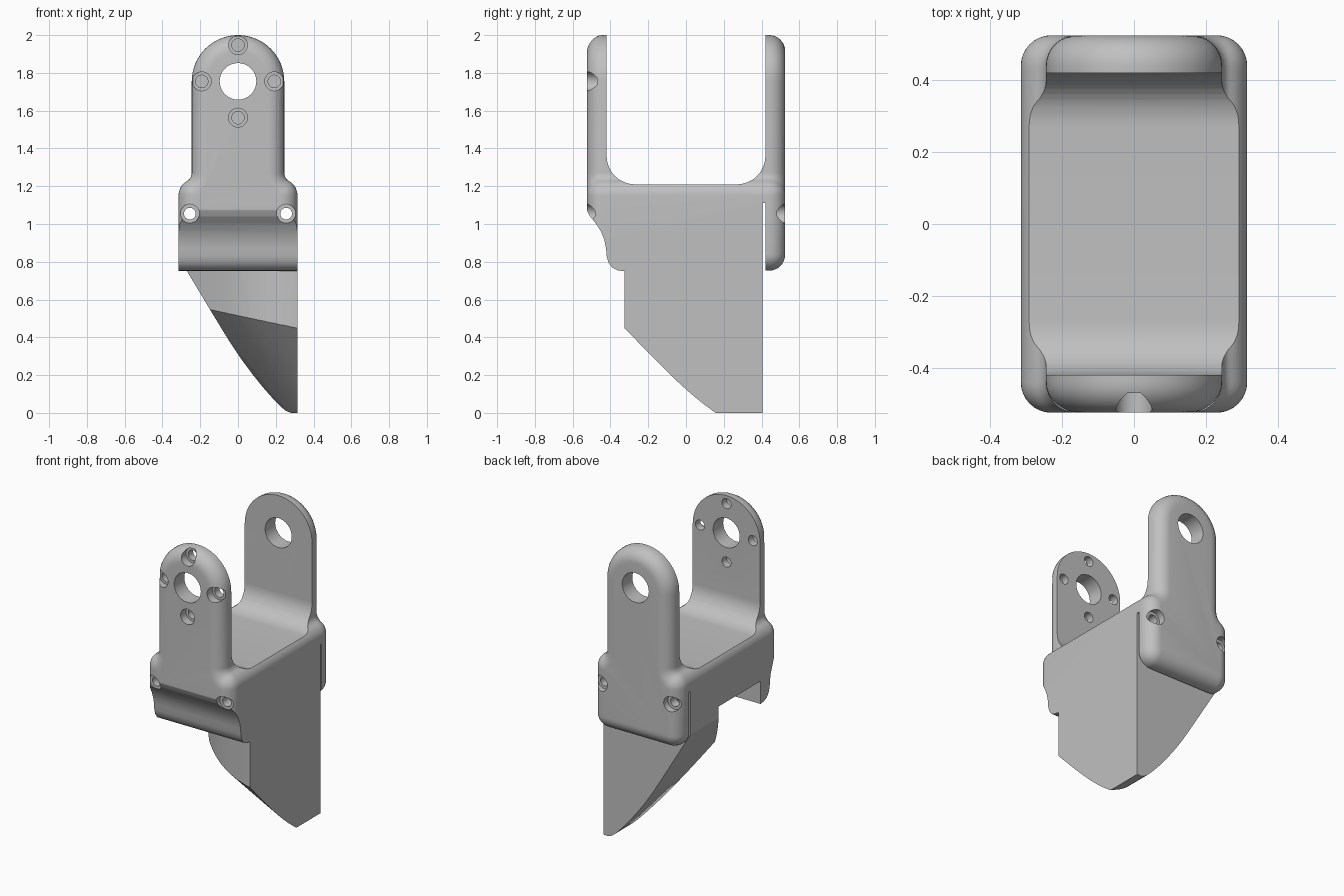
import bpy, bmesh, math
from mathutils import Vector

cube = bpy.data.objects.get("Cube")
if cube:
    bpy.data.objects.remove(cube, do_unlink=True)

grey = bpy.data.materials.new("plain grey")
grey.use_nodes = True
grey.diffuse_color = (0.53, 0.53, 0.53, 1)
grey.node_tree.nodes["Principled BSDF"].inputs["Base Color"].default_value = (0.53, 0.53, 0.53, 1)

RIM = 0.085    # rounding of the outer faces
ARM_Z = 1.755  # height of the pivot hole


def make_object(name, bm):
    bmesh.ops.recalc_face_normals(bm, faces=bm.faces[:])
    mesh = bpy.data.meshes.new(name)
    bm.to_mesh(mesh)
    bm.free()
    mesh.materials.append(grey)
    obj = bpy.data.objects.new(name, mesh)
    bpy.context.collection.objects.link(obj)
    return obj


def loft(name, rings):
    """Skin a list of equal closed rings and cap both ends."""
    bm = bmesh.new()
    loops = [[bm.verts.new(p) for p in ring] for ring in rings]
    n = len(loops[0])
    for a, b in zip(loops, loops[1:]):
        for i in range(n):
            j = (i + 1) % n
            bm.faces.new((a[i], a[j], b[j], b[i]))
    bm.faces.new(loops[0])
    bm.faces.new(loops[-1])
    return make_object(name, bm)


def arc(cx, cy, r, start, end, steps):
    angles = [math.radians(start + (end - start) * i / steps) for i in range(steps + 1)]
    return [(cx + r * math.cos(a), cy + r * math.sin(a)) for a in angles]


def inset(points, d):
    """Offset a counter-clockwise outline inwards."""
    result = []
    n = len(points)
    for i in range(n):
        p0, p, p1 = (Vector(points[k % n]) for k in (i - 1, i, i + 1))
        e0, e1 = (p - p0).normalized(), (p1 - p).normalized()
        n0, n1 = Vector((-e0.y, e0.x)), Vector((-e1.y, e1.x))
        result.append(p + (n0 + n1) * d / (1 + n0.dot(n1)))
    return result


def rounded_slab(name, outline, inner_y, outer_y):
    """Extrude an outline along y, with a rounded rim on the outer end."""
    side = 1 if outer_y > inner_y else -1
    rings = [[(x, inner_y, z) for x, z in outline]]
    for k in range(9):
        a = math.pi / 2 * k / 8
        y = outer_y - side * RIM * (1 - math.sin(a))
        rings.append([(x, y, z) for x, z in inset(outline, RIM * (1 - math.cos(a)))])
    return loft(name, rings)


def cut(target, cutter):
    mod = target.modifiers.new("cut", "BOOLEAN")
    mod.operation = "DIFFERENCE"
    mod.solver = "EXACT"
    mod.object = cutter
    bpy.context.view_layer.objects.active = target
    bpy.ops.object.modifier_apply(modifier=mod.name)


def side_cutter(profile):
    return loft("cutter", [[(x, y, z) for y, z in profile] for x in (-1, 1)])


def bore(x, z, r, y0, y1):
    ring = arc(x, z, r, 0, 348.75, 31)
    return loft("cutter", [[(u, y, v) for u, v in ring] for y in (y0, y1)])


def fork_outline(bottom):
    half = bottom + arc(0.225, 1.15, 0.09, 0, 60, 8)
    half += arc(0.295, 1.271, 0.05, 230, 180, 6)
    half += arc(0, ARM_Z, 0.245, 0, 90, 16)
    return half + [(-x, z) for x, z in reversed(half[:-1])]


# Front arm with the bridge, and the back arm with its hanging plate
front_body = rounded_slab("front_arm_and_bridge", fork_outline([(0.315, 0.5)]), 0.43, -0.525)
back_plate = rounded_slab("back_arm_plate", fork_outline(arc(0.225, 0.843, 0.09, -90, 0, 8)), 0.42, 0.525)

cutters = []

# Channel between the arms
channel_half = arc(0.27, 1.36, 0.15, -90, 0, 12) + [(0.42, 2.5)]
channel = side_cutter(channel_half + [(-y, z) for y, z in reversed(channel_half)])
cut(front_body, channel)
cutters.append(channel)

# Scooped front lip, underside and slot behind the bridge
under = side_cutter([
    (-0.7, 0.3), (-0.7, 1.09), (-0.53, 1.09), (-0.523, 1.07), (-0.508, 1.04),
    (-0.475, 1.0), (-0.45, 0.96), (-0.432, 0.915), (-0.423, 0.87), (-0.42, 0.83),
    (-0.41, 0.795), (-0.39, 0.768), (-0.36, 0.754), (-0.325, 0.75), (-0.325, 0.9),
    (0.405, 0.9), (0.405, 1.11), (0.5, 1.11), (0.5, 0.3)])
cut(front_body, under)
cutters.append(under)

# Pivot hole through both arms, and bolt holes through the bridge
shared = [bore(0, ARM_Z, 0.097, -1, 1)]
for x in (-0.255, 0.255):
    shared.append(bore(x, 1.055, 0.031, -1, 1))
    for y in (-1, 1):
        shared.append(bore(x, 1.055, 0.05, y, y * 0.48))

# Counterbored screw holes around the front pivot
screws = []
for k in range(4):
    a = k * math.pi / 2
    x, z = 0.192 * math.cos(a), ARM_Z + 0.192 * math.sin(a)
    screws.append(bore(x, z, 0.05, -1, -0.47))
    screws.append(bore(x, z, 0.033, -1, -0.3))

for c in shared + screws:
    cut(front_body, c)
for c in shared:
    cut(back_plate, c)
for c in cutters + shared + screws:
    bpy.data.objects.remove(c, do_unlink=True)

# Tapered fin: back silhouette extruded forwards, then trimmed
fin_profile = [
    (0.315, 0.9), (-0.315, 0.9), (-0.315, 0.825), (-0.27, 0.75), (-0.1, 0.467),
    (-0.04, 0.37), (0.02, 0.281), (0.08, 0.2), (0.14, 0.126), (0.19, 0.07),
    (0.23, 0.03), (0.255, 0.01), (0.28, 0), (0.315, 0)]
fin = loft("tapered_fin", [[(x, y, z) for x, z in fin_profile] for y in (0.405, -0.325)])
bm = bmesh.new()
bm.from_mesh(fin.data)


def trim(point, normal):
    geom = bm.verts[:] + bm.edges[:] + bm.faces[:]
    bmesh.ops.bisect_plane(bm, geom=geom, dist=1e-5, plane_co=point, plane_no=normal, clear_outer=True)
    bmesh.ops.holes_fill(bm, edges=[e for e in bm.edges if e.is_boundary], sides=0)


# Curved front face above and sloping face below
steps = 10
for i in range(steps):
    t = 0.63 * (i + 0.5) / steps
    spot = Vector((0.315 - t, -0.325 + 1.1 * t * t, 0.44 + 0.2 * t))
    out = Vector((-2.2 * t, -1, 0)).normalized()
    trim(spot, out)
    trim(spot, out * 1.06 - Vector((0, 0, 1)))
bmesh.ops.recalc_face_normals(bm, faces=bm.faces[:])
bm.to_mesh(fin.data)
bm.free()

# Smooth shading with sharp edges kept
bpy.ops.object.select_all(action="DESELECT")
for obj in (front_body, back_plate, fin):
    obj.select_set(True)
bpy.context.view_layer.objects.active = front_body
bpy.ops.object.shade_smooth_by_angle(angle=math.radians(30))
